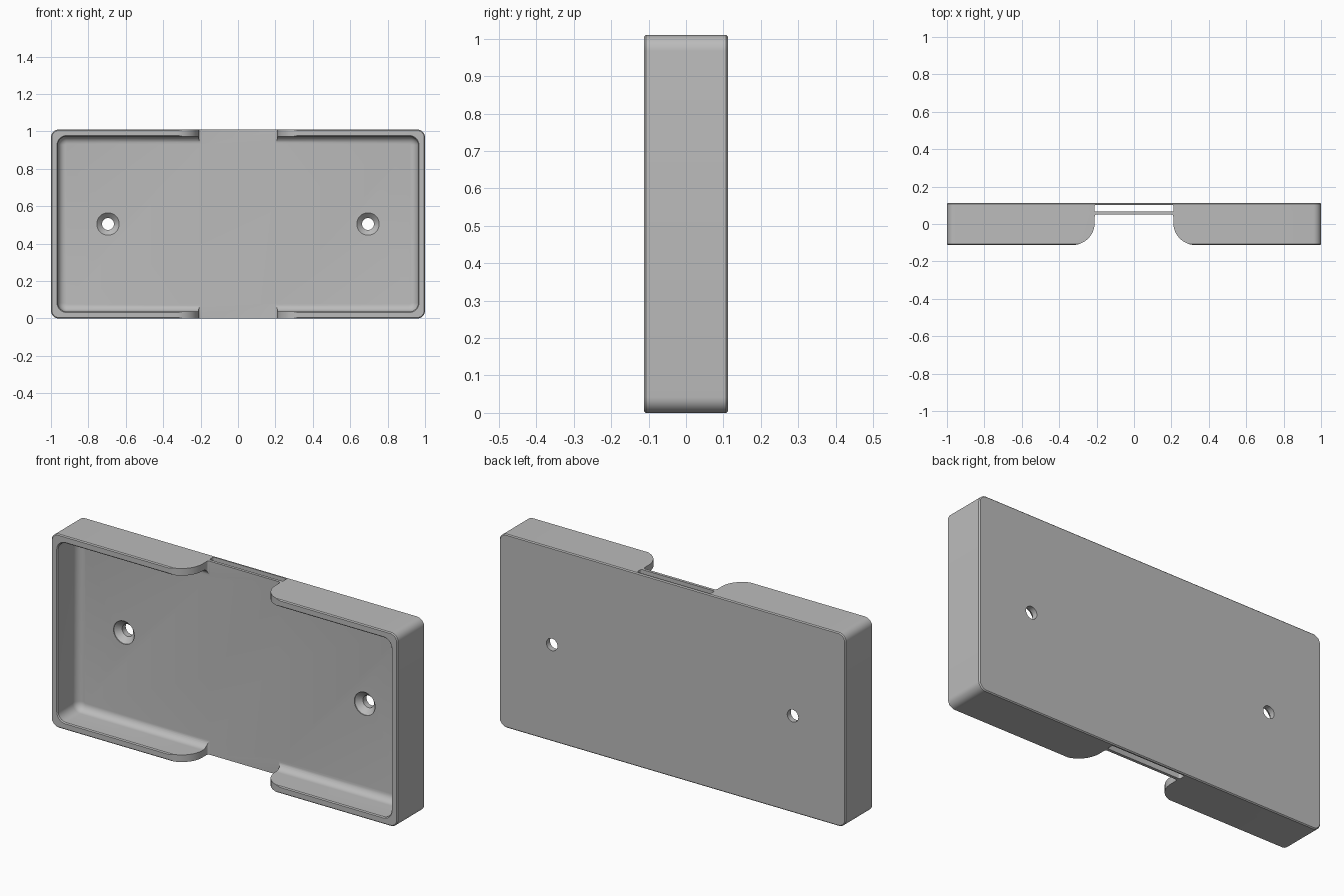
import bpy, bmesh, math
from mathutils import Vector

if "Cube" in bpy.data.objects:
    bpy.data.objects.remove(bpy.data.objects["Cube"])

D = 0.1125           # half depth of the tray
H = 1.01             # height
FLOOR = 0.052        # y of the recessed floor


def arc(cx, cy, r, a0, a1, n=8):
    """Points on an arc, angles in degrees."""
    return [(cx + r * math.cos(math.radians(a0 + (a1 - a0) * i / n)),
             cy + r * math.sin(math.radians(a0 + (a1 - a0) * i / n)))
            for i in range(n + 1)]


def rounded_rect(x0, x1, y0, y1, r, n=8):
    return (arc(x1 - r, y1 - r, r, 0, 90, n) + arc(x0 + r, y1 - r, r, 90, 180, n)
            + arc(x0 + r, y0 + r, r, 180, 270, n) + arc(x1 - r, y0 + r, r, 270, 360, n))


def loft(name, loops):
    """Closed solid through a stack of matching point loops."""
    bm = bmesh.new()
    rings = [[bm.verts.new(Vector(p)) for p in loop] for loop in loops]
    n = len(rings[0])
    for a, b in zip(rings, rings[1:]):
        for i in range(n):
            j = (i + 1) % n
            bm.faces.new((a[i], a[j], b[j], b[i]))
    bm.faces.new(rings[0][::-1])
    bm.faces.new(rings[-1])
    bmesh.ops.recalc_face_normals(bm, faces=bm.faces)
    mesh = bpy.data.meshes.new(name)
    bm.to_mesh(mesh)
    bm.free()
    ob = bpy.data.objects.new(name, mesh)
    bpy.context.collection.objects.link(ob)
    return ob


def frame_loop(y, inset, hw, z0, z1, r):
    """Rounded rectangle in the xz plane at depth y."""
    pts = rounded_rect(-hw + inset, hw - inset, z0 + inset, z1 - inset,
                       max(r - inset, 0.004))
    return [(x, y, z) for x, z in pts]


def cut(body, cutter):
    cutter.hide_render = True
    mod = body.modifiers.new(cutter.name, 'BOOLEAN')
    mod.operation = 'DIFFERENCE'
    mod.solver = 'EXACT'
    mod.object = cutter
    bpy.context.view_layer.objects.active = body
    bpy.ops.object.modifier_apply(modifier=mod.name)
    bpy.data.objects.remove(cutter)


# Outer block with small chamfers on the front and back rims
C = 0.005
tray = loft("wall_tray", [frame_loop(y, i, 1.0, 0, H, 0.042) for y, i in
                          ((-D, C), (-D + C, 0), (D - C, 0), (D, C))])

# Front recess: chamfered lip, straight walls, filleted floor
F = 0.04
profile = [(-D - 0.05, -C), (-D, -C), (-D + C, 0)]
profile += [(FLOOR - F + F * math.sin(a), F * (1 - math.cos(a)))
            for a in (math.pi / 2 * k / 8 for k in range(9))]
cut(tray, loft("recess_cutter", [frame_loop(y, i, 0.963, 0.037, H - 0.037, 0.046)
                                 for y, i in profile]))

# Middle gap through both long walls, with rounded wall ends
R = 0.12
half = [(0.33, -0.2)] + arc(0.33, -D + R - 0.0003, R, 270, 180, 12) \
    + arc(0.21 - 0.012, FLOOR - 0.012, 0.012, 0, 90, 4)
outline = half + [(-x, y) for x, y in reversed(half)]
cut(tray, loft("gap_cutter", [[(x, y, z) for x, y in outline] for z in (-0.1, H + 0.1)]))

# Strap slot running through the back plate
slot = rounded_rect(-0.212, 0.212, 0.067, 0.101, 0.008, 4)
cut(tray, loft("slot_cutter", [[(x, y, z) for x, y in slot] for z in (-0.1, H + 0.1)]))

# Countersunk screw holes
for sx in (-1, 1):
    rings = [[(sx * 0.695 + x, y, H / 2 + z) for x, z in arc(0, 0, r, 0, 360, 32)[:-1]]
             for y, r in ((0.0, 0.06), (FLOOR + 0.004, 0.06), (0.083, 0.032), (0.2, 0.032))]
    cut(tray, loft("screw_cutter", rings))

# Plain grey plastic
grey = bpy.data.materials.new("grey plastic")
grey.diffuse_color = (0.5, 0.5, 0.5, 1)
grey.use_nodes = True
grey.node_tree.nodes["Principled BSDF"].inputs["Base Color"].default_value = grey.diffuse_color
tray.data.materials.clear()
tray.data.materials.append(grey)
for p in tray.data.polygons:
    p.material_index = 0

bpy.ops.object.select_all(action='DESELECT')
tray.select_set(True)
bpy.context.view_layer.objects.active = tray
bpy.ops.object.shade_smooth_by_angle(angle=math.radians(30))
